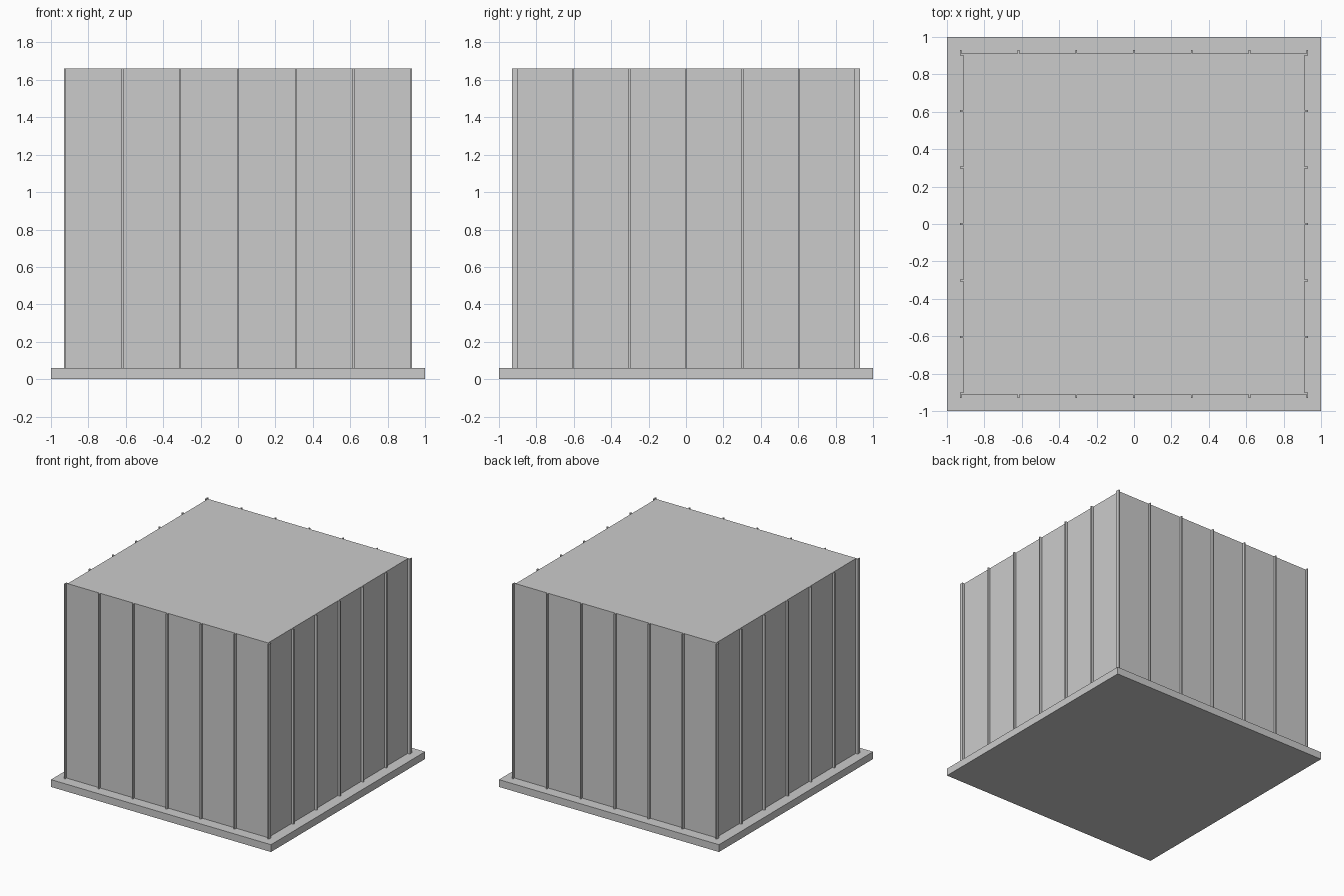
import bpy

if "Cube" in bpy.data.objects:
    bpy.data.objects.remove(bpy.data.objects["Cube"])


def box(name, x0, x1, y0, y1, z0, z1):
    bpy.ops.mesh.primitive_cube_add(size=1, location=((x0 + x1) / 2, (y0 + y1) / 2, (z0 + z1) / 2))
    ob = bpy.context.object
    ob.name = name
    ob.scale = (x1 - x0, y1 - y0, z1 - z0)
    bpy.ops.object.transform_apply(location=True, rotation=False, scale=True)
    return ob


BASE, TOP = 0.06, 1.66      # slab top, wall top
WALL, RIB = 0.911, 0.931    # body half-width, rib outer reach
HALF = 0.005                # half rib thickness

# Base slab and closed body
box("base_slab", -1, 1, -1, 1, 0, BASE)
box("body", -WALL, WALL, -WALL, WALL, BASE, TOP)

# Seven vertical seam ribs on each wall
for i in range(-3, 4):
    x = i * 0.926 / 3
    y = i * 0.906 / 3
    box("front_rib", x - HALF, x + HALF, -RIB, -WALL, BASE, TOP)
    box("back_rib", x - HALF, x + HALF, WALL, RIB, BASE, TOP)
    box("left_rib", -RIB, -WALL, y - HALF, y + HALF, BASE, TOP)
    box("right_rib", WALL, RIB, y - HALF, y + HALF, BASE, TOP)
